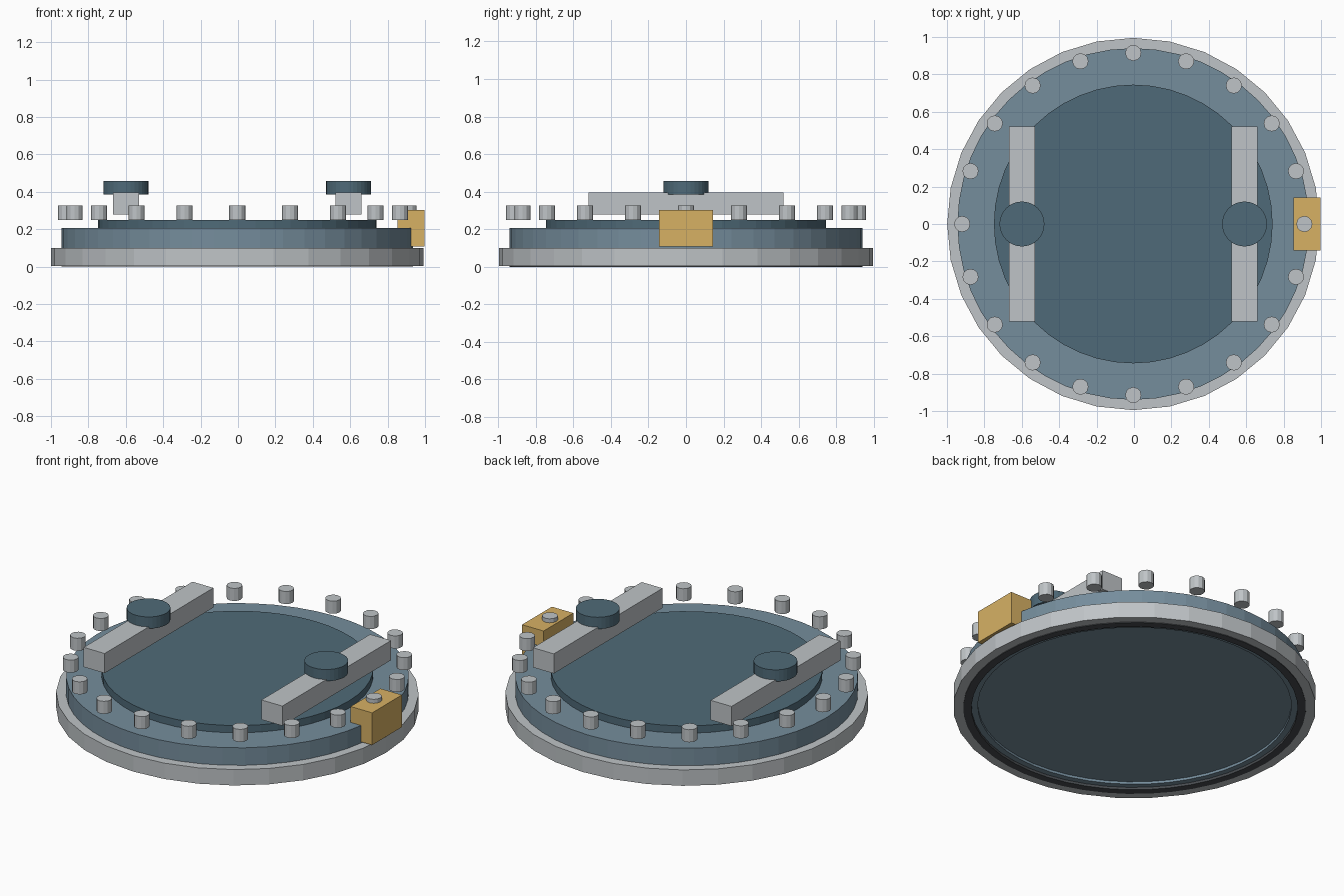
import bpy
import bmesh
import math

cube = bpy.data.objects.get("Cube")
if cube:
    bpy.data.objects.remove(cube, do_unlink=True)


def material(name, srgb):
    lin = [((c / 255 + 0.055) / 1.055) ** 2.4 for c in srgb]
    m = bpy.data.materials.new(name)
    m.use_nodes = True
    m.diffuse_color = (*lin, 1)
    m.node_tree.nodes["Principled BSDF"].inputs["Base Color"].default_value = (*lin, 1)
    return m


GREY = material("light_grey", (191, 196, 199))
BLUE = material("steel_blue", (117, 141, 156))
DARK = material("dark_blue", (79, 106, 120))
GOLD = material("brass", (215, 177, 100))
RUBBER = material("rubber_grey", (72, 76, 80))
CX = -0.004  # the latch sticks out slightly on the left


def finish(name, bm, mat):
    bmesh.ops.recalc_face_normals(bm, faces=bm.faces)
    mesh = bpy.data.meshes.new(name)
    bm.to_mesh(mesh)
    bm.free()
    mesh.materials.append(mat)
    ob = bpy.data.objects.new(name, mesh)
    bpy.context.collection.objects.link(ob)


def disc(name, r, z0, z1, mat, sides, x=CX, y=0):
    bm = bmesh.new()
    bmesh.ops.create_cone(bm, cap_ends=True, segments=sides, radius1=r,
                          radius2=r, depth=z1 - z0)
    bmesh.ops.translate(bm, verts=bm.verts, vec=(x, y, (z0 + z1) / 2))
    finish(name, bm, mat)


def ring(name, outer, inner, z0, z1, mat, sides):
    bm = bmesh.new()
    loops = []
    for r, z in ((outer, z0), (outer, z1), (inner, z1), (inner, z0)):
        loops.append([bm.verts.new((CX + r * math.cos(math.tau * i / sides),
                                    r * math.sin(math.tau * i / sides), z))
                      for i in range(sides)])
    for a, b in zip(loops, loops[1:] + loops[:1]):
        for i in range(sides):
            j = (i + 1) % sides
            bm.faces.new((a[i], a[j], b[j], b[i]))
    finish(name, bm, mat)


def box(name, x, size, z0, z1, mat):
    bm = bmesh.new()
    bmesh.ops.create_cube(bm, size=1)
    bmesh.ops.scale(bm, verts=bm.verts, vec=(*size, z1 - z0))
    bmesh.ops.translate(bm, verts=bm.verts, vec=(x, 0, (z0 + z1) / 2))
    finish(name, bm, mat)


# Hatch body: rim, seal, flange, raised cover and underside plate
ring("base_rim", 0.995, 0.9, 0.004, 0.1, GREY, 32)
ring("seal", 0.94, 0.895, 0, 0.02, RUBBER, 48)
ring("flange", 0.94, 0.86, 0.015, 0.206, BLUE, 48)
disc("flange_top", 0.87, 0.11, 0.206, BLUE, 48)
disc("cover", 0.745, 0.19, 0.25, DARK, 48)
disc("underside_plate", 0.862, 0.03, 0.1, BLUE, 48)

# Handle bars with round knobs
for side, label in ((1, "left"), (-1, "right")):
    x = CX + side * 0.595
    box(label + "_bar", x, (0.14, 1.04), 0.278, 0.397, GREY)
    disc(label + "_knob", 0.12, 0.386, 0.457, DARK, 32, x)

# Ring of bolts
BOLTS = 20
for i in range(BOLTS):
    a = math.tau * i / BOLTS
    disc("bolt_%d" % (i + 1), 0.043, 0.25, 0.326, GREY, 12,
         CX + 0.915 * math.cos(a), 0.915 * math.sin(a))

# Latch block on the left edge
box("latch", 0.926, (0.144, 0.285), 0.107, 0.302, GOLD)
